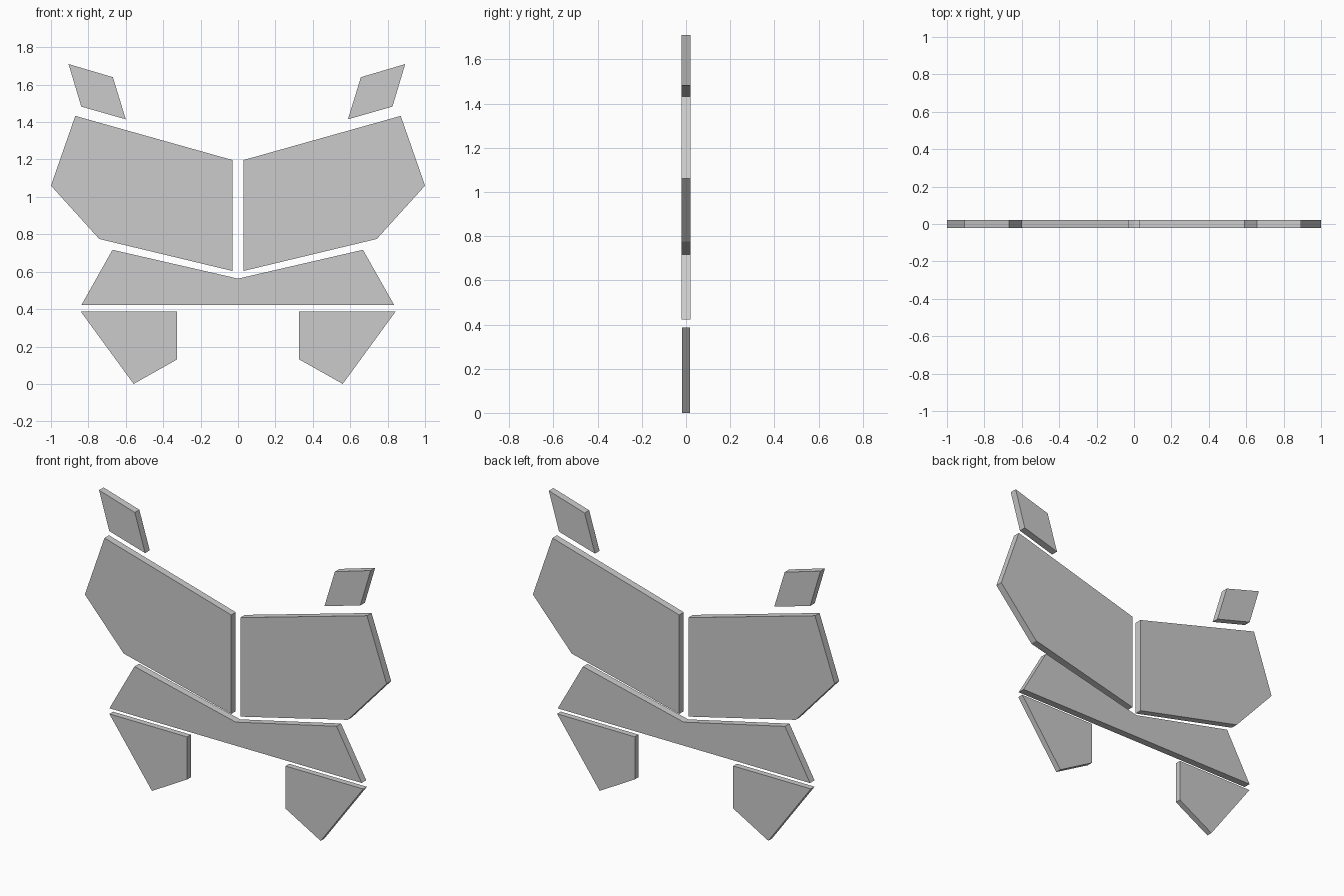
import bpy
import bmesh

if "Cube" in bpy.data.objects:
    bpy.data.objects.remove(bpy.data.objects["Cube"])


def plate(name, outline, thickness, shift=0.0):
    """Flat plate: an (x, z) outline extruded through y."""
    bm = bmesh.new()
    face = bm.faces.new([bm.verts.new((x + shift, -thickness / 2, z)) for x, z in outline])
    ext = bmesh.ops.extrude_face_region(bm, geom=[face])
    moved = [v for v in ext["geom"] if isinstance(v, bmesh.types.BMVert)]
    bmesh.ops.translate(bm, verts=moved, vec=(0, thickness, 0))
    bmesh.ops.recalc_face_normals(bm, faces=bm.faces[:])
    mesh = bpy.data.meshes.new(name)
    bm.to_mesh(mesh)
    bm.free()
    obj = bpy.data.objects.new(name, mesh)
    bpy.context.collection.objects.link(obj)
    return obj


def plate_pair(name, outline, thickness, shift=0.0):
    """Right plate plus its mirrored left twin."""
    for side, s in (("right", 1), ("left", -1)):
        plate(f"{name}_{side}", [(s * x, z) for x, z in outline], thickness, shift)


THICK = 0.043

# upper tips
plate_pair("upper_tip", [(0.90, 1.71), (0.663, 1.64), (0.594, 1.415), (0.832, 1.483)],
           THICK, -0.006)

# large main panels
plate_pair("main_panel", [(0.03, 1.197), (0.87, 1.433), (1.0, 1.06),
                          (0.742, 0.775), (0.03, 0.604)], THICK)

# middle band with a shallow V on top
plate("middle_band", [(-0.837, 0.422), (0.835, 0.422), (0.668, 0.717),
                      (0.0, 0.563), (-0.671, 0.717)], THICK)

# lower plates, slightly thinner
plate_pair("lower_plate", [(0.326, 0.386), (0.841, 0.386), (0.559, 0.0), (0.326, 0.131)],
           0.035, 0.001)
